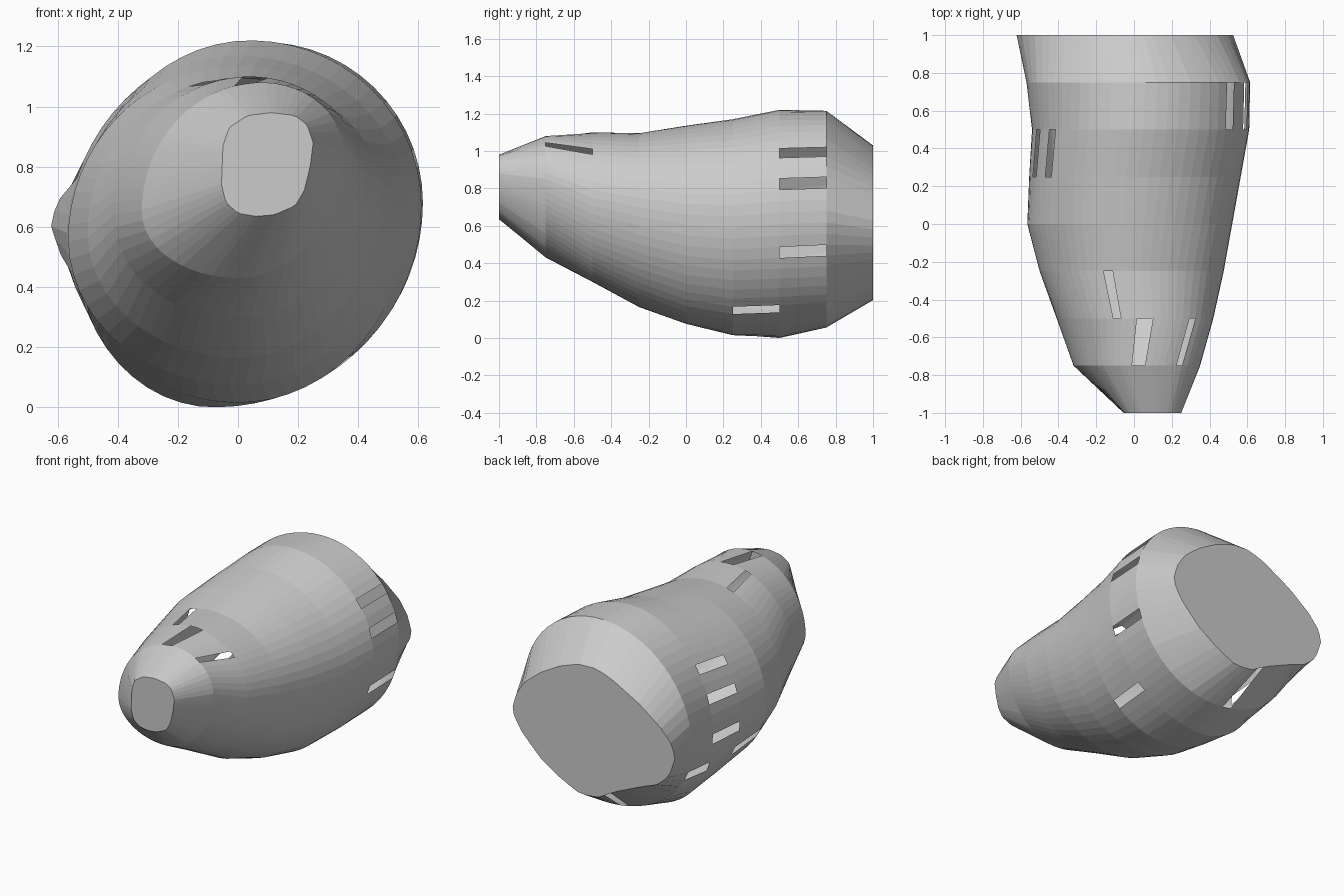
import bpy, bmesh
from math import cos, sin, tau
from mathutils import Vector

if "Cube" in bpy.data.objects:
    bpy.data.objects.remove(bpy.data.objects["Cube"])

N = 60  # sides of every ring


def resample(pts):
    """Spread N points evenly along a closed outline of (x, z) points."""
    pts = [Vector(p) for p in pts]
    pts.append(pts[0])
    dist = [0.0]
    for a, b in zip(pts, pts[1:]):
        dist.append(dist[-1] + (b - a).length)
    out, j = [], 0
    for i in range(N):
        d = dist[-1] * i / N
        while dist[j + 1] < d:
            j += 1
        f = (d - dist[j]) / (dist[j + 1] - dist[j])
        out.append(pts[j].lerp(pts[j + 1], f))
    return out


def oval(left, lz, right, rz, bot, bx, top, tx):
    """Lopsided oval of four quarter ellipses through its extreme points."""
    pts = []
    for i in range(240):
        c, s = cos(tau * i / 240), sin(tau * i / 240)
        px, pz = (tx if s >= 0 else bx), (rz if c >= 0 else lz)
        x = px + c * ((right - px) if c >= 0 else (px - left))
        z = pz + s * ((top - pz) if s >= 0 else (pz - bot))
        pts.append((x, z))
    return pts


# end outlines, counter-clockwise from the right-hand extreme
front_end = [(.25, .88), (.23, .94), (.19, .97), (.11, .98), (.03, .97), (-.03, .93), (-.05, .87),
             (-.055, .74), (-.04, .68), (0, .645), (.06, .635), (.12, .64), (.19, .67), (.22, .72), (.24, .8)]
back_end = [(.525, .63), (.5, .72), (.44, .81), (.33, .9), (.19, .98), (.06, 1.025), (-.06, 1.03),
            (-.17, .995), (-.38, .88), (-.525, .77), (-.605, .68), (-.622, .6), (-.58, .48), (-.5, .405),
            (-.38, .36), (-.2, .28), (-.075, .21), (.05, .2), (.19, .265), (.33, .355), (.46, .485), (.515, .57)]

outlines = [
    front_end,
    oval(-.32, .65, .35, .85, .43, 0, 1.08, .08),
    oval(-.41, .62, .42, .75, .30, 0, 1.10, .04),
    oval(-.50, .58, .475, .70, .165, 0, 1.095, 0),
    oval(-.565, .56, .52, .66, .075, 0, 1.135, 0),
    oval(-.555, .55, .565, .65, .015, 0, 1.17, 0),
    oval(-.54, .53, .61, .67, .0, -.08, 1.22, .04),
    oval(-.57, .55, .615, .68, .055, .03, 1.215, .08),
    back_end,
]

# loft the hull through the rings, with a flat cap on each end
bm = bmesh.new()
rings = [[bm.verts.new((p.x, -1 + .25 * k, p.y)) for p in resample(o)] for k, o in enumerate(outlines)]
strips = []
for a, b in zip(rings, rings[1:]):
    strips.append([bm.faces.new((a[i], a[(i + 1) % N], b[(i + 1) % N], b[i])) for i in range(N)])
bm.faces.new(rings[0])
bm.faces.new(rings[-1])
bmesh.ops.recalc_face_normals(bm, faces=bm.faces)

# window openings: (strip, x, z, panels removed)
windows = [(1, .275, 1.0, 1), (1, .025, 1.09, 2), (2, -.105, 1.09, 1),
           (6, .52, .975, 1), (6, .59, .84, 1), (6, .585, .46, 1), (5, .36, .17, 1),
           (5, -.457, .94, 1), (5, -.54, .75, 1), (5, -.54, .49, 1),
           (4, -.53, .36, 1), (6, -.49, .34, 1), (7, -.13, .16, 1)]
doomed = set()
for k, x, z, count in windows:
    def gap(f):
        c = f.calc_center_median()
        return (c.x - x) ** 2 + (c.z - z) ** 2
    doomed.update(sorted(strips[k], key=gap)[:count])
bmesh.ops.delete(bm, geom=list(doomed), context='FACES')

mesh = bpy.data.meshes.new("hull")
bm.to_mesh(mesh)
bm.free()
bpy.context.collection.objects.link(bpy.data.objects.new("hull", mesh))
